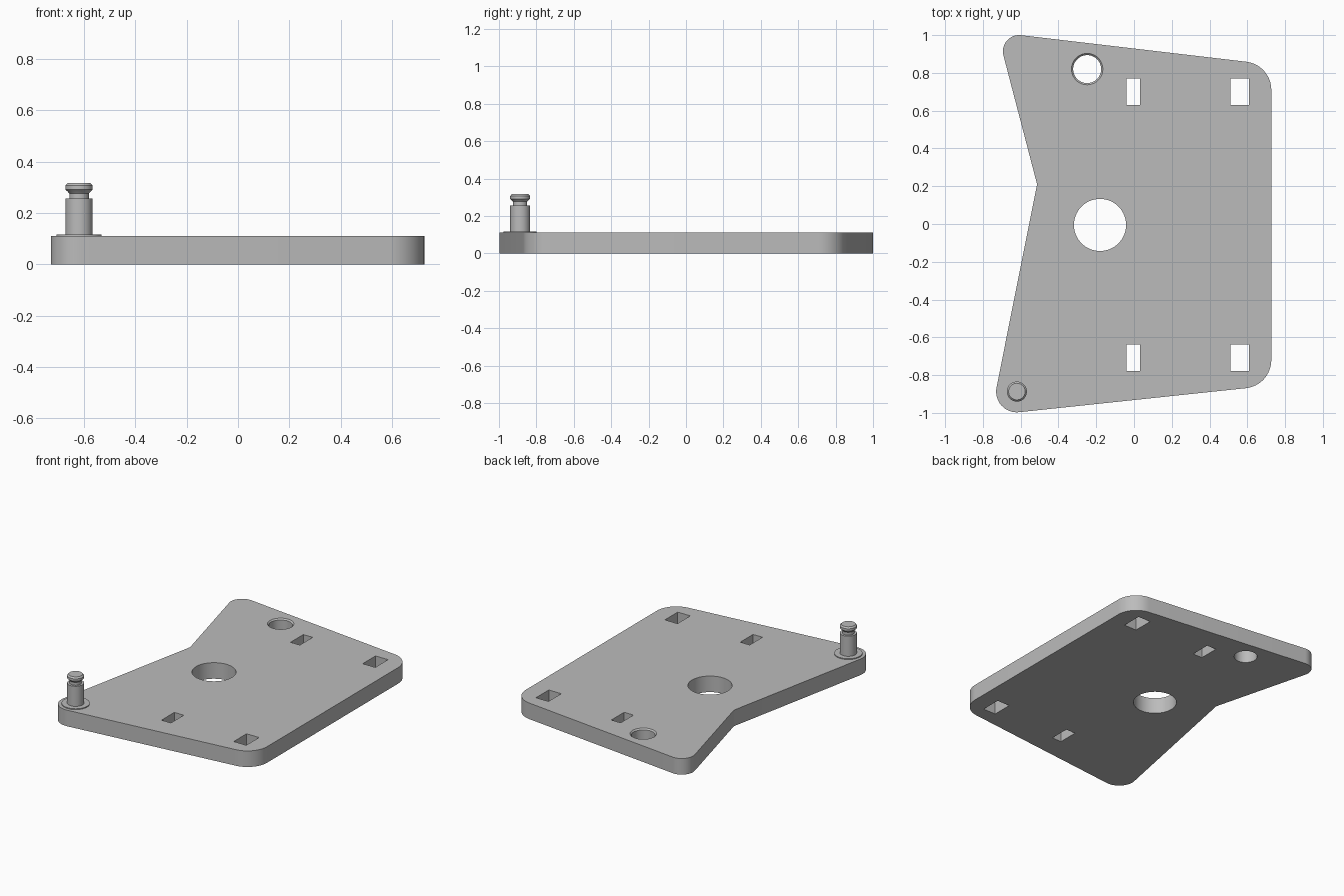
import bpy, bmesh, math
from mathutils import Vector

cube = bpy.data.objects.get("Cube")
if cube:
    bpy.data.objects.remove(cube, do_unlink=True)

grey = bpy.data.materials.new("grey metal")
grey.use_nodes = True
grey.diffuse_color = (0.5, 0.5, 0.5, 1)
grey.node_tree.nodes["Principled BSDF"].inputs["Base Color"].default_value = grey.diffuse_color

TOP = 0.111


def make_object(name, bm):
    bmesh.ops.recalc_face_normals(bm, faces=bm.faces)
    mesh = bpy.data.meshes.new(name)
    bm.to_mesh(mesh)
    bm.free()
    mesh.materials.append(grey)
    obj = bpy.data.objects.new(name, mesh)
    bpy.context.collection.objects.link(obj)
    return obj


def prism(name, outline, z0, z1):
    bm = bmesh.new()
    face = bm.faces.new([bm.verts.new((x, y, z0)) for x, y in outline])
    ext = bmesh.ops.extrude_face_region(bm, geom=[face])["geom"]
    verts = [g for g in ext if isinstance(g, bmesh.types.BMVert)]
    bmesh.ops.translate(bm, verts=verts, vec=(0, 0, z1 - z0))
    return make_object(name, bm)


def lathe(name, profile, x, y, steps=64):
    """Spin a profile of (radius, height) pairs round a vertical axis."""
    bm = bmesh.new()
    verts = [bm.verts.new((r, 0, z)) for r, z in profile]
    edges = [bm.edges.new(pair) for pair in zip(verts, verts[1:])]
    bmesh.ops.spin(bm, geom=verts + edges, cent=(0, 0, 0), axis=(0, 0, 1),
                   angle=math.tau, steps=steps)
    bmesh.ops.remove_doubles(bm, verts=bm.verts, dist=0.0001)
    bmesh.ops.translate(bm, verts=bm.verts, vec=(x, y, 0))
    return make_object(name, bm)


def rounded_outline(corners, steps=16):
    """Join (x, y, radius) corners, anticlockwise, by tangent lines and arcs."""
    normals = []
    for (x1, y1, r1), (x2, y2, r2) in zip(corners, corners[1:] + corners[:1]):
        d = Vector((x2 - x1, y2 - y1))
        normals.append(math.atan2(d.y, d.x) - math.acos((r1 - r2) / d.length)
                       if r1 != r2 else math.atan2(d.y, d.x) - math.pi / 2)
    points = []
    for i, (x, y, r) in enumerate(corners):
        if r == 0:
            points.append((x, y))
            continue
        start = normals[i - 1]
        sweep = (normals[i] - start) % math.tau
        for k in range(steps + 1):
            a = start + sweep * k / steps
            points.append((x + r * math.cos(a), y + r * math.sin(a)))
    return points


# Plate with rounded corners and a notch in its right-hand side
plate = prism("plate", rounded_outline([
    (-0.62, -0.887, 0.11), (0.577, -0.72, 0.15), (0.577, 0.71, 0.15),
    (-0.608, 0.914, 0.086), (-0.513, 0.21, 0)]), 0, TOP)

# Cutters: centre hole, chamfered small hole and four slots
LOW, HIGH = -0.05, 0.2
cutters = [
    lathe("centre_hole_cutter", [(0, LOW), (0.138, LOW), (0.138, HIGH), (0, HIGH)],
          -0.18, -0.005),
    lathe("small_hole_cutter", [(0, LOW), (0.074, LOW), (0.074, TOP - 0.009),
                                (0.083, TOP), (0.083, HIGH), (0, HIGH)],
          -0.248, 0.82)]
for x, half in ((-0.004, 0.036), (0.56, 0.048)):
    for y in (0.7, -0.708):
        cutters.append(prism("slot_cutter", [
            (x - half, y - 0.07), (x + half, y - 0.07),
            (x + half, y + 0.07), (x - half, y + 0.07)], LOW, HIGH))
for cutter in cutters:
    cutter.hide_render = True
    cutter.hide_set(True)
    cut = plate.modifiers.new(cutter.name, 'BOOLEAN')
    cut.operation = 'DIFFERENCE'
    cut.solver = 'EXACT'
    cut.object = cutter

# Bake the cuts, then drop the cutters
bpy.context.view_layer.update()
baked = bpy.data.meshes.new_from_object(
    plate.evaluated_get(bpy.context.evaluated_depsgraph_get()))
plate.modifiers.clear()
plate.data = baked
for cutter in cutters:
    bpy.data.objects.remove(cutter, do_unlink=True)

# Pin: thin washer, shaft, groove and chamfered head
washer = lathe("pin_washer", [(0, TOP - 0.01), (0.088, TOP - 0.01),
                              (0.088, 0.117), (0, 0.117)], -0.62, -0.887)
pin = lathe("pin", [
    (0, TOP), (0.053, TOP), (0.053, 0.256), (0.038, 0.256), (0.038, 0.276),
    (0.045, 0.284), (0.053, 0.291), (0.053, 0.307), (0.044, 0.317), (0, 0.317)],
    -0.62, -0.887)

bpy.ops.object.select_all(action='DESELECT')
for obj in (plate, washer, pin):
    obj.select_set(True)
bpy.context.view_layer.objects.active = plate
bpy.ops.object.shade_smooth_by_angle(angle=math.radians(25))
